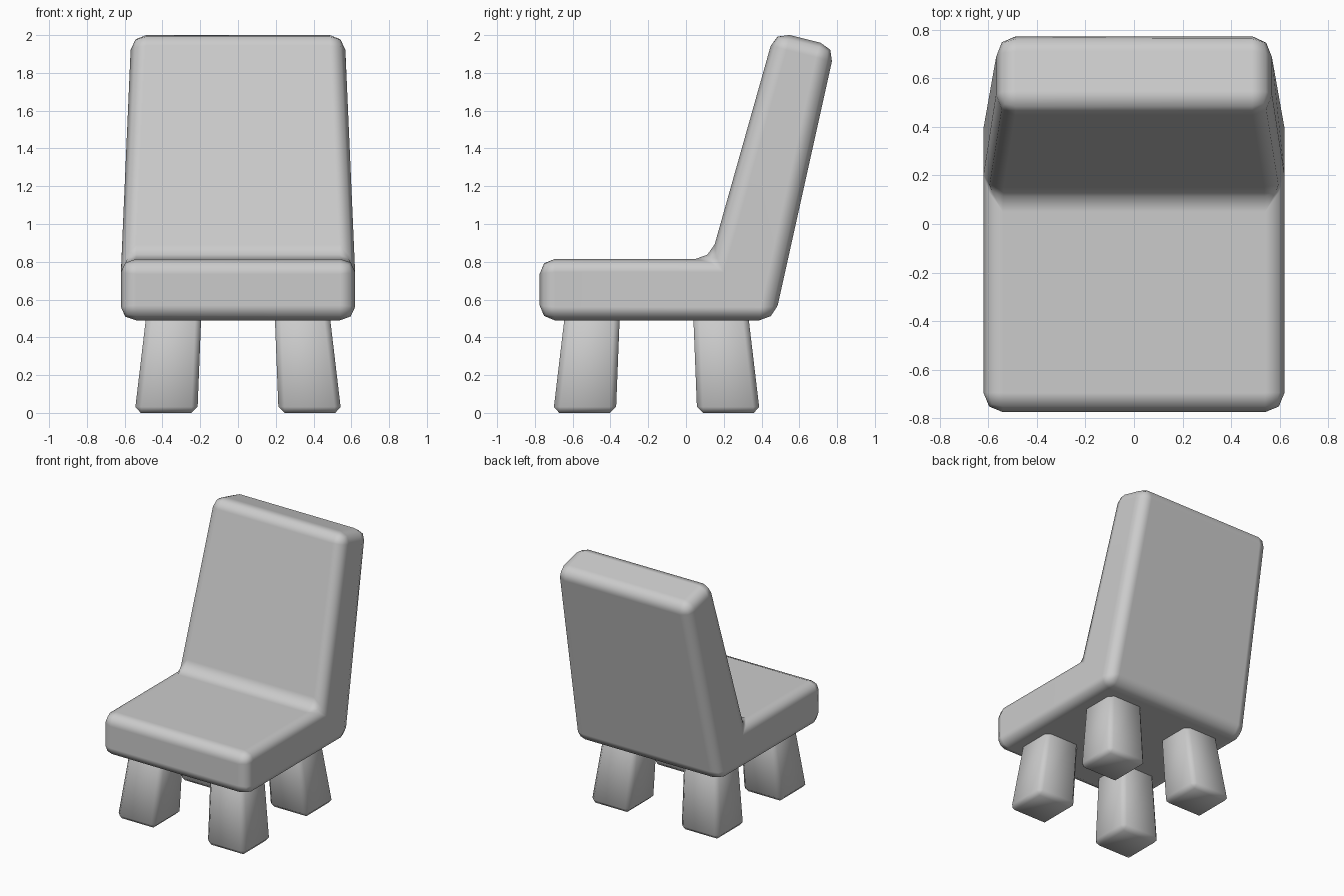
import bpy

if "Cube" in bpy.data.objects:
    bpy.data.objects.remove(bpy.data.objects["Cube"])


def make_object(name, verts, faces, bevel, segments, harden):
    """Mesh object with smooth faces and rounded edges."""
    mesh = bpy.data.meshes.new(name)
    mesh.from_pydata(verts, [], faces)
    for p in mesh.polygons:
        p.use_smooth = True
    obj = bpy.data.objects.new(name, mesh)
    bpy.context.collection.objects.link(obj)
    mod = obj.modifiers.new("Rounding", 'BEVEL')
    mod.width = bevel
    mod.segments = segments
    mod.limit_method = 'ANGLE'
    mod.angle_limit = 0.5
    mod.harden_normals = harden
    return obj


# Seat and backrest: one L-shaped side profile (half width, y, z), narrowing to the top
profile = [
    (0.62, -0.775, 0.49),   # seat front bottom
    (0.62, -0.775, 0.815),  # seat front top
    (0.62, 0.13, 0.815),    # crease between seat and back
    (0.565, 0.47, 2.02),    # back top front
    (0.565, 0.79, 1.94),    # back top rear
    (0.62, 0.468, 0.49),    # back bottom
]
n = len(profile)
verts = [(s * w, y, z) for s in (1, -1) for w, y, z in profile]
faces = [(i, i + n, (i + 1) % n + n, (i + 1) % n) for i in range(n)]
for side in ((0, 1, 2, 5), (2, 3, 4, 5)):
    faces.append(side)
    faces.append(tuple(i + n for i in reversed(side)))
make_object("seat_and_backrest", verts, faces, 0.08, 2, True)


# Legs: splayed square blocks, mirrored left/right and front/back
LEG_CENTRE_Y = -0.156


def make_leg(name, sx, sy):
    bottom, top = (0.215, 0.547), (0.192, 0.478)
    verts = []
    for (a, b), z in ((bottom, 0.0), (top, 0.58)):
        for u, v in ((a, a), (b, a), (b, b), (a, b)):
            verts.append((sx * u, LEG_CENTRE_Y + sy * v, z))
    faces = [(3, 2, 1, 0), (4, 5, 6, 7)]
    faces += [(i, (i + 1) % 4, (i + 1) % 4 + 4, i + 4) for i in range(4)]
    if sx * sy < 0:  # keep normals outward on mirrored copies
        faces = [f[::-1] for f in faces]
    make_object(name, verts, faces, 0.032, 1, False)


for side, sx in (("left", -1), ("right", 1)):
    for end, sy in (("front", -1), ("back", 1)):
        make_leg(f"{end}_{side}_leg", sx, sy)
